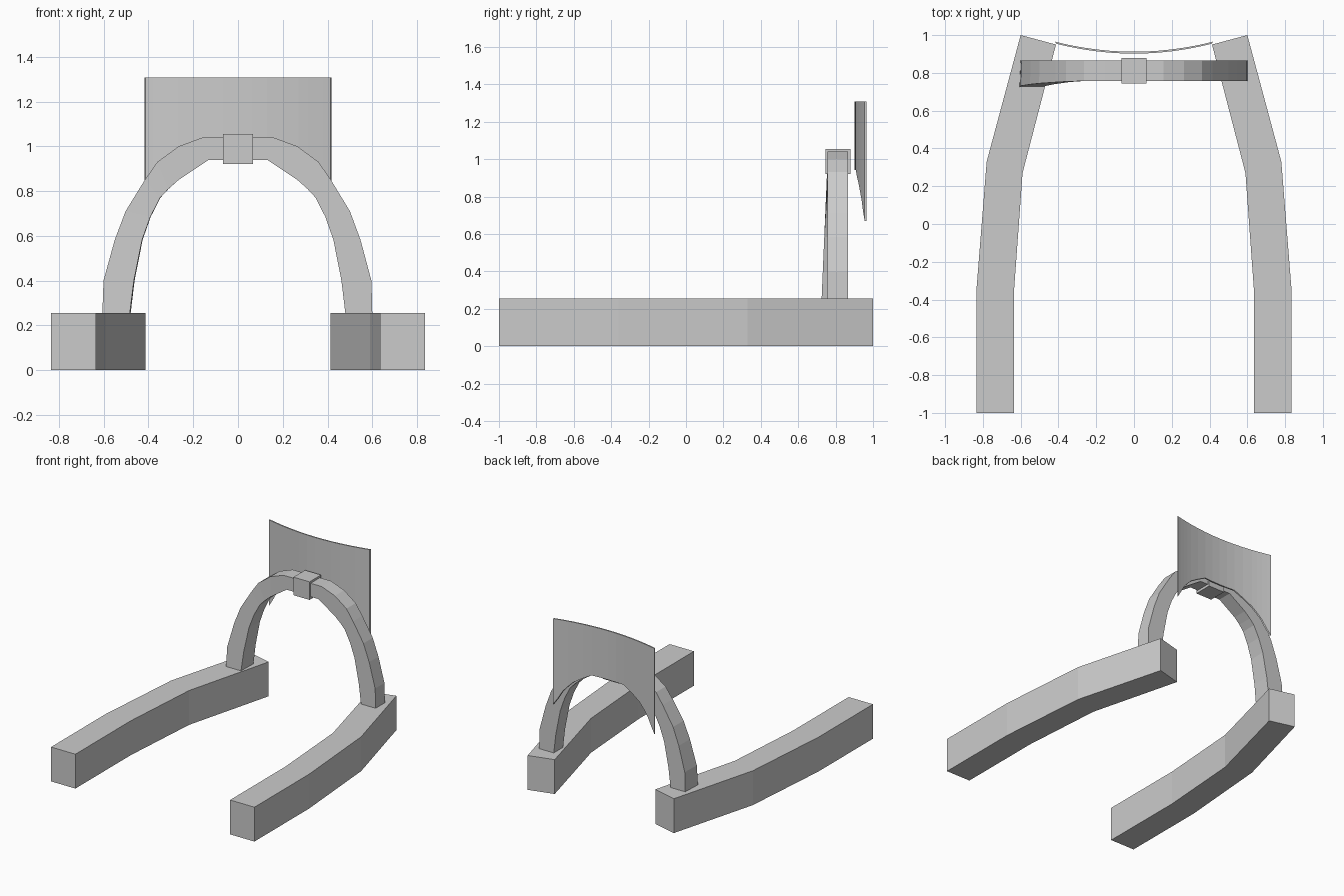
import bpy, bmesh

if "Cube" in bpy.data.objects:
    bpy.data.objects.remove(bpy.data.objects["Cube"])


def make(name, rings, closed=False):
    """Skin a list of matching vertex loops into a solid bar."""
    bm = bmesh.new()
    loops = [[bm.verts.new(p) for p in ring] for ring in rings]
    n = len(loops[0])
    for a, b in zip(loops, loops[1:]):
        for i in range(n):
            j = (i + 1) % n
            bm.faces.new((a[i], a[j], b[j], b[i]))
    bm.faces.new(loops[0])
    bm.faces.new(loops[-1][::-1])
    bmesh.ops.recalc_face_normals(bm, faces=bm.faces[:])
    mesh = bpy.data.meshes.new(name)
    bm.to_mesh(mesh)
    bm.free()
    obj = bpy.data.objects.new(name, mesh)
    bpy.context.collection.objects.link(obj)
    return obj


# Side rails: bent box beams lying on the ground
rail_path = [((0.635, -1), (0.835, -1)),
             ((0.635, -0.35), (0.835, -0.36)),
             ((0.59, 0.27), (0.78, 0.33)),
             ((0.413, 0.95), (0.60, 1.0))]
for side, label in ((1, "right"), (-1, "left")):
    rings = [[(side * x, y, z) for (x, y), z in
              ((a, 0), (b, 0), (b, 0.255), (a, 0.255))]
             for a, b in rail_path]
    make(label + "_rail", rings)

# Arch: outer and inner outline of one half, foot to crown
outer = [(0.60, 0.25), (0.596, 0.40), (0.547, 0.583), (0.50, 0.71),
         (0.415, 0.85), (0.36, 0.93), (0.265, 1.0), (0.157, 1.04)]
inner = [(0.48, 0.25), (0.462, 0.40), (0.426, 0.583), (0.39, 0.685),
         (0.347, 0.77), (0.31, 0.81), (0.265, 0.85), (0.13, 0.94)]


def arch_ring(o, i, side):
    # the left leg flares slightly forward towards its foot
    flare = max(0, 1.0 - o[1]) / 0.75 if side < 0 else 0
    front, back = 0.757 - 0.032 * flare, 0.866
    return [(side * (o[0] + 0.006 * flare), front, o[1]),
            (side * o[0], back, o[1]),
            (side * i[0], back, i[1]),
            (side * (i[0] + 0.004 * flare), front, i[1])]


halves = list(zip(outer, inner))
make("arch", [arch_ring(o, i, -1) for o, i in halves]
     + [arch_ring(o, i, 1) for o, i in reversed(halves)])

# Clamp block at the crown
bpy.ops.mesh.primitive_cube_add(size=1, location=(0, 0.8125, 0.988))
clamp = bpy.context.object
clamp.name = "crown_clamp"
clamp.scale = (0.132, 0.135, 0.134)

# Back panel: thin curved sheet whose lower edge follows the arch
half_edge = [(0.413, 0.67), (0.38, 0.72), (0.345, 0.78), (0.31, 0.82),
             (0.27, 0.86), (0.20, 0.905), (0.13, 0.943), (0.065, 0.943)]
edge = ([(-x, z) for x, z in half_edge] + [(0, 0.943)] + half_edge[::-1])
rings = []
for x, z in edge:
    y = 0.902 + 0.053 * (x / 0.413) ** 2
    dx = -0.004 * x / 0.413
    rings.append([(x, y, z), (x - dx, y + 0.01, z),
                  (x - dx, y + 0.01, 1.307), (x, y, 1.307)])
make("back_panel", rings)
